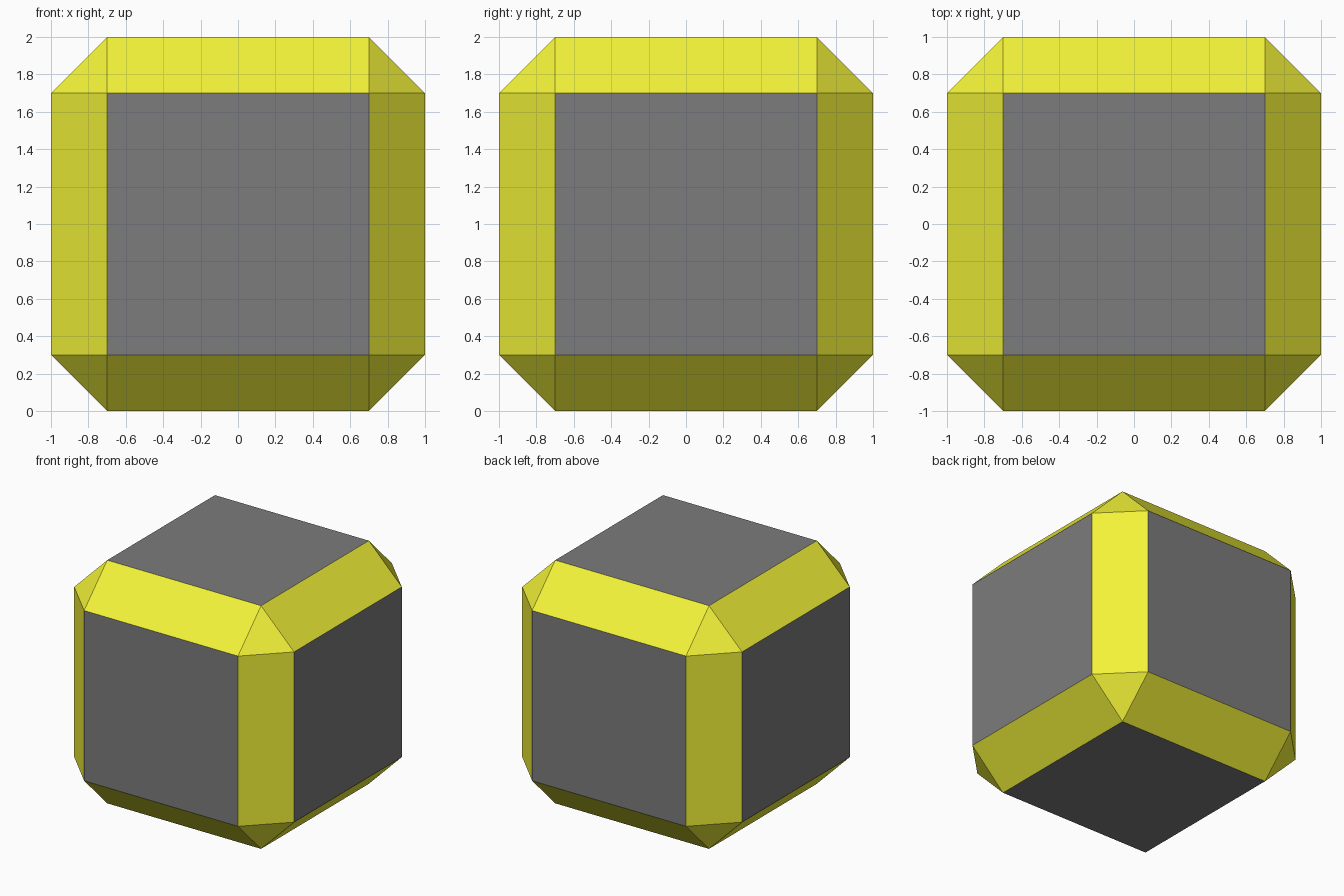
import bpy

if "Cube" in bpy.data.objects:
    bpy.data.objects.remove(bpy.data.objects["Cube"])

SIZE = 2.0
CHAMFER = 0.3


def material(name, rgb):
    mat = bpy.data.materials.new(name)
    mat.diffuse_color = (*rgb, 1.0)
    mat.use_nodes = True
    mat.node_tree.nodes["Principled BSDF"].inputs["Base Color"].default_value = mat.diffuse_color
    return mat


# Cube body standing on the ground, flat shaded
bpy.ops.mesh.primitive_cube_add(size=SIZE, location=(0, 0, SIZE / 2))
cube = bpy.context.object
cube.name = "chamfered_cube"
cube.data.materials.append(material("dark_grey", (0.2, 0.2, 0.2)))
cube.data.materials.append(material("yellow", (0.9, 0.9, 0.04)))

# Yellow chamfer strips along all edges, triangles at the corners
bevel = cube.modifiers.new("edge_chamfer", 'BEVEL')
bevel.offset_type = 'OFFSET'
bevel.width = CHAMFER
bevel.segments = 1
bevel.limit_method = 'NONE'
bevel.material = 1
